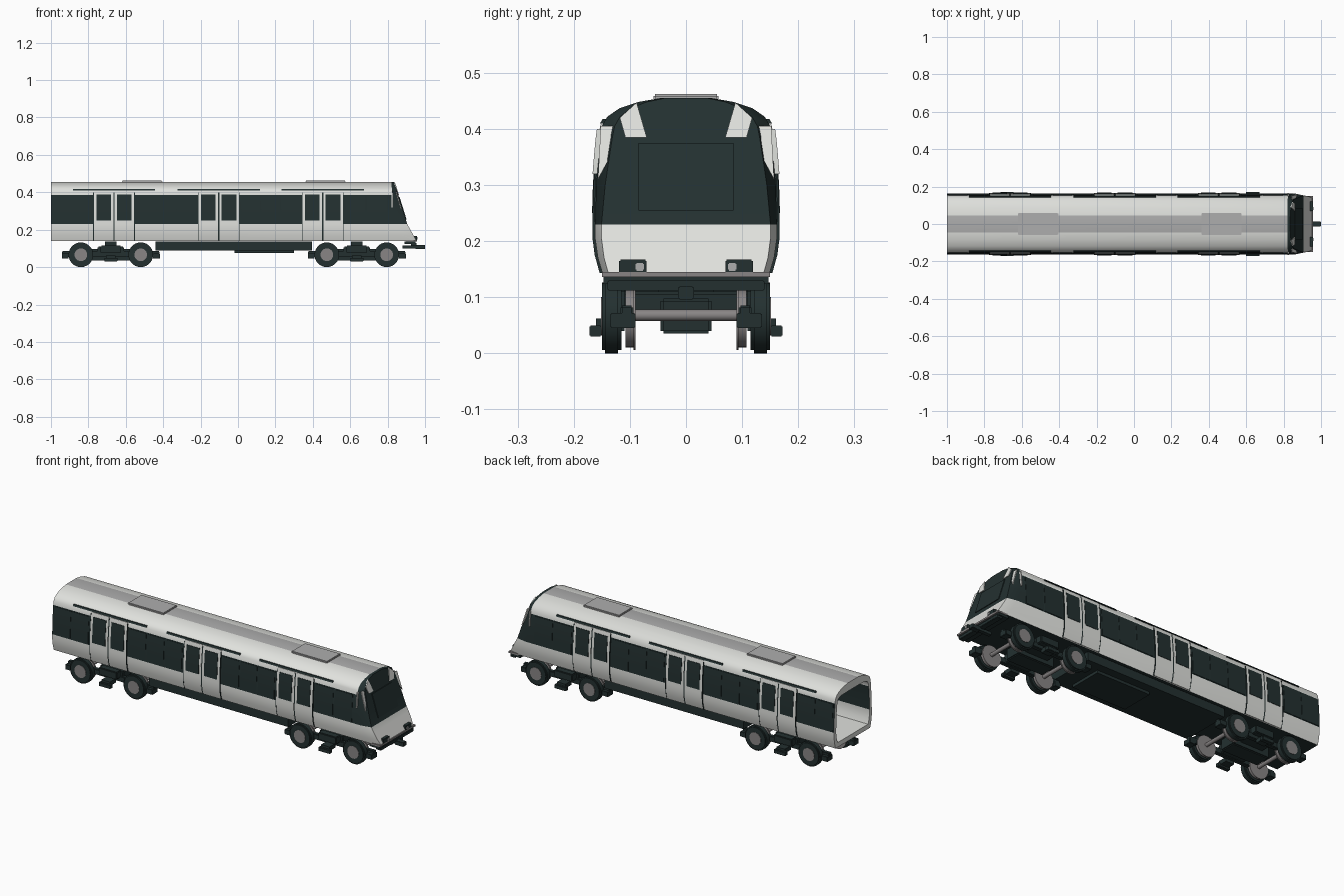
import bpy, bmesh, math
from mathutils import Matrix, Vector

if "Cube" in bpy.data.objects:
    bpy.data.objects.remove(bpy.data.objects["Cube"])


def material(name, rgb):
    m = bpy.data.materials.new(name)
    m.use_nodes = True
    m.diffuse_color = (*rgb, 1)
    m.node_tree.nodes["Principled BSDF"].inputs["Base Color"].default_value = (*rgb, 1)
    return m


WHITE = material("body white", (0.74, 0.75, 0.72))
DARK = material("dark slate", (0.017, 0.03, 0.03))
GREY = material("roof grey", (0.42, 0.42, 0.42))
STEEL = material("steel", (0.25, 0.235, 0.235))
PALETTE = [WHITE, DARK, GREY, STEEL]


def finish(name, bm, mat=None):
    """Turn a bmesh into a named object."""
    bmesh.ops.recalc_face_normals(bm, faces=bm.faces)
    me = bpy.data.meshes.new(name)
    bm.to_mesh(me)
    bm.free()
    for m in ([mat] if mat else PALETTE):
        me.materials.append(m)
    ob = bpy.data.objects.new(name, me)
    bpy.context.collection.objects.link(ob)
    return ob


def box(name, x, y, z, mat, bevel=0.0):
    """Box from three (min, max) ranges."""
    bm = bmesh.new()
    size = [b - a for a, b in (x, y, z)]
    mid = [(a + b) / 2 for a, b in (x, y, z)]
    bmesh.ops.create_cube(bm, size=1, matrix=Matrix.Translation(mid) @ Matrix.Diagonal((*size, 1)))
    if bevel:
        bmesh.ops.bevel(bm, geom=bm.edges[:], offset=bevel, segments=2, affect='EDGES')
    return finish(name, bm, mat)


def mirrored_box(name, x, y, z, mat, bevel=0.0):
    box("left_" + name, x, y, z, mat, bevel)
    box("right_" + name, x, (-y[1], -y[0]), z, mat, bevel)


def disc(name, x, y, z, r, mat, bevel=0.0):
    """Cylinder along y between two y values."""
    bm = bmesh.new()
    turn = Matrix.Translation((x, (y[0] + y[1]) / 2, z)) @ Matrix.Rotation(math.pi / 2, 4, 'X')
    bmesh.ops.create_cone(bm, cap_ends=True, segments=28, radius1=r, radius2=r,
                          depth=abs(y[1] - y[0]), matrix=turn)
    if bevel:
        rims = [e for e in bm.edges if len(e.link_faces) == 2 and e.calc_face_angle() > 1]
        bmesh.ops.bevel(bm, geom=rims, offset=bevel, segments=2, affect='EDGES')
    return finish(name, bm, mat)


# Half cross-section of the car, bottom to roof crest
HALF = [(.148, .14), (.157, .17), (.162, .205), (.162, .23), (.160, .30), (.157, .34),
        (.153, .385), (.150, .405), (.140, .422), (.118, .437), (.085, .448), (.045, .455)]
RING = HALF + [(-y, z) for y, z in reversed(HALF)]
N, H = len(RING), len(HALF)


def half_width(z):
    for (y0, z0), (y1, z1) in zip(HALF, HALF[1:]):
        if z <= z1:
            return y0 + (y1 - y0) * (z - z0) / (z1 - z0)
    return HALF[-1][0]


def nose_x(z):
    """Slope of the cab front."""
    return .955 - (z - .14) * .555 if z < .23 else .905 - (z - .23) * .31


def body():
    bm = bmesh.new()

    def ring(fx, fy, fz):
        return [bm.verts.new((fx(z), y * fy(z), fz(z))) for y, z in RING]

    def face(verts, mat):
        bm.faces.new(verts).material_index = mat

    def band(z):
        return 1 if .23 < z < .385 else 0

    corner = lambda z: .055 if z < .3 else .055 - (z - .3) * .26
    taper = lambda z: .93 if z < .24 else .93 - (z - .24) * .5
    same = lambda z: z
    rear = ring(lambda z: -1, lambda z: 1, same)
    side = ring(lambda z: nose_x(z) - corner(z), lambda z: 1, same)
    nose = ring(nose_x, taper, same)
    # Saloon interior behind the open end
    inside = lambda z: min(.29 + (z - .29) * .83, .405 + (z - .405) * .1)
    inner = ring(lambda z: -1, lambda z: .88, inside)
    inner_end = ring(lambda z: .76, lambda z: .88, inside)
    for i in range(N):
        j = (i + 1) % N
        z = (RING[i][1] + RING[j][1]) / 2
        floor, crest = j == 0, i == H - 1
        face((rear[i], rear[j], side[j], side[i]), 1 if floor else 2 if crest else band(z))
        face((side[i], side[j], nose[j], nose[i]), 1 if floor or z > .23 else 0)
        face((rear[i], rear[j], inner[j], inner[i]), 0)
        face((inner[i], inner[j], inner_end[j], inner_end[i]), 0 if floor else band(z))
    # Cab front in horizontal strips
    for i in range(H - 1):
        z = (HALF[i][1] + HALF[i + 1][1]) / 2
        face((nose[i], nose[i + 1], nose[N - 2 - i], nose[N - 1 - i]), 1 if z > .23 else 0)
    face(inner_end, 0)
    return finish("car_body", bm)


def side_panel(name, x, z, lift, mat, steps=8):
    """Thin panel following the curve of both side walls."""
    for tag, s in (("left_", 1), ("right_", -1)):
        bm = bmesh.new()
        rows = []
        for k in range(steps + 1):
            h = z[0] + (z[1] - z[0]) * k / steps
            w = half_width(h)
            rows.append([bm.verts.new((px, s * (w + d), h))
                         for px, d in ((x[0], -.003), (x[0], lift), (x[1], lift), (x[1], -.003))])
        for a, b in zip(rows, rows[1:]):
            for k in range(4):
                bm.faces.new((a[k], a[(k + 1) % 4], b[(k + 1) % 4], b[k]))
        bm.faces.new(rows[0])
        bm.faces.new(rows[-1])
        finish(tag + name, bm, mat)


def front_plate(name, outline, lift, mat, sides=(1, -1)):
    """Plate on the sloping cab front from a (y, z) outline."""
    for s in sides:
        bm = bmesh.new()
        f = bm.faces.new([bm.verts.new((nose_x(z) + lift, s * y, z)) for y, z in outline])
        out = bmesh.ops.extrude_face_region(bm, geom=[f])
        back = [v for v in out["geom"] if isinstance(v, bmesh.types.BMVert)]
        bmesh.ops.translate(bm, verts=back, vec=Vector((-.006, 0, 0)))
        finish(("left_" if s > 0 else "right_") + name, bm, mat)


body()

# Sliding door pairs, their glass, seals and top rails
DOORS = (-.663, -.103, .453)
for c in DOORS:
    for s in (-1, 1):
        span = lambda a, b: sorted((c + s * a, c + s * b))
        side_panel("door_leaf", span(.003, .108), (.143, .408), .004, WHITE, 12)
        side_panel("door_glass", span(.016, .094), (.25, .387), .006, DARK)
        side_panel("door_edge_seal", span(.108, .111), (.143, .4), .005, DARK)
    side_panel("door_seal", (c - .003, c + .003), (.143, .4), .003, DARK)
    side_panel("door_rail", (c - .22, c + .22), (.41, .418), .006, DARK, 2)

# Window panes between the doors
for a, b, n in ((-.995, -.78, 2), (-.545, -.22, 3), (.015, .335, 3), (.57, .80, 2)):
    w = (b - a) / n
    for k in range(n):
        side_panel("window", (a + k * w + .004, a + (k + 1) * w - .004), (.235, .38), .002, DARK)
side_panel("cab_handrail", (.822, .828), (.32, .40), .008, WHITE)

# Cab front details
front_plate("cab_door", [(-.085, .255), (.085, .255), (.085, .375), (-.085, .375)], .004, DARK, (1,))
front_plate("roof_pillar", [(.07, .385), (.108, .385), (.118, .42), (.088, .447)], .004, WHITE)
front_plate("corner_wing", [(.10, .405), (.152, .405), (.157, .31), (.138, .345), (.112, .38)],
            -.004, WHITE)
mirrored_box("lamp_housing", (.92, .958), (.07, .119), (.143, .167), DARK, .002)
mirrored_box("lamp", (.955, .961), (.075, .09), (.147, .161), GREY, .002)
box("front_sill", (.90, .958), (-.15, .15), (.136, .145), STEEL)
box("front_skirt", (.89, .95), (-.147, .147), (.124, .136), DARK)
box("buffer_beam", (.925, .955), (-.14, .14), (.112, .13), DARK, .002)
box("coupler_bar", (.88, .96), (-.01, .01), (.1, .115), DARK)
box("coupler_head", (.95, 1.0), (-.014, .014), (.096, .119), DARK, .002)

# Roof units
for x in ((-.62, -.405), (.36, .575)):
    box("roof_unit", x, (-.058, .058), (.45, .462), GREY, .003)

# Underframe equipment
box("underframe", (-.44, .395), (-.135, .135), (.09, .136), DARK)
box("equipment_case", (-.02, .30), (-.09, .09), (.075, .092), DARK)

# Bogies with rubber tyres, steel guide wheels and collector shoes
for c in (-.68, .635):
    mirrored_box("bogie_side", (c - .26, c + .26), (.094, .117), (.055, .085), DARK, .003)
    box("bogie_bolster", (c - .07, c + .07), (-.11, .11), (.06, .11), DARK, .004)
    box("bogie_pivot", (c - .03, c + .03), (-.05, .05), (.105, .138), DARK)
    box("motor_case", (c - .11, c + .11), (-.045, .045), (.035, .098), DARK, .005)
    mirrored_box("suspension", (c - .055, c + .055), (.105, .145), (.075, .115), DARK, .004)
    mirrored_box("shoe_arm", (c - .025, c + .025), (.11, .16), (.04, .062), DARK)
    mirrored_box("collector_shoe", (c - .035, c + .035), (.15, .172), (.03, .05), DARK, .002)
    for e in (-1, 1):
        x = c + e * .16
        disc("axle", x, (-.12, .12), .068, .01, STEEL)
        tip = sorted((c + e * .225, c + e * .262))
        mirrored_box("guide_end", tip, (.09, .135), (.045, .072), DARK, .002)
        for tag, s in (("left_", 1), ("right_", -1)):
            disc(tag + "tyre", x, (s * .115, s * .15), .066, .066, DARK, .006)
            disc(tag + "hub", x, (s * .14, s * .1515), .066, .034, STEEL)
            disc(tag + "steel_wheel", x, (s * .094, s * .108), .062, .052, STEEL)
            disc(tag + "wheel_flange", x, (s * .090, s * .094), .062, .056, STEEL)

# Smooth shading with sharp edges kept
bpy.ops.object.select_all(action='DESELECT')
meshes = [o for o in bpy.context.collection.objects if o.type == 'MESH']
for o in meshes:
    o.select_set(True)
bpy.context.view_layer.objects.active = meshes[0]
bpy.ops.object.shade_smooth_by_angle(angle=math.radians(32))
